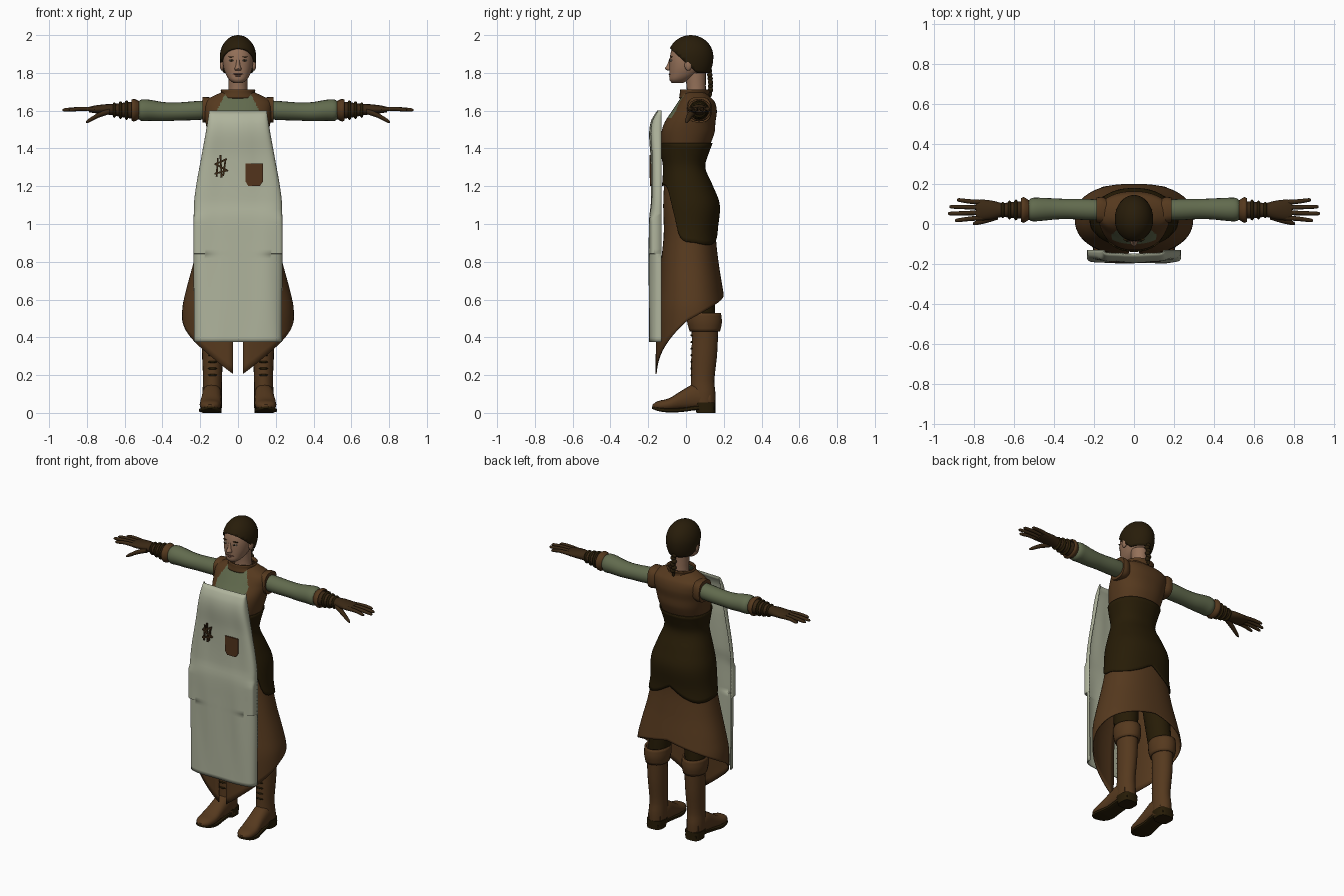
import bpy, bmesh
from math import sin, cos, pi, radians
from mathutils import Vector, Matrix

cube = bpy.data.objects.get("Cube")
if cube:
    bpy.data.objects.remove(cube)


def material(name, *rgb):
    m = bpy.data.materials.new(name)
    m.use_nodes = True
    m.diffuse_color = (*rgb, 1)
    bsdf = next(n for n in m.node_tree.nodes if n.type == 'BSDF_PRINCIPLED')
    bsdf.inputs["Base Color"].default_value = (*rgb, 1)
    return m


linen = material("pale_linen", .43, .455, .335)
leather = material("brown_leather", .092, .041, .013)
dark = material("dark_leather", .02, .0115, .002)
green = material("green_cloth", .12, .145, .075)
skin = material("skin", .3, .165, .1)
hair = material("dark_hair", .021, .012, .003)
glove = material("glove_leather", .042, .021, .007)
patch = material("pocket_leather", .085, .034, .012)
eye_white = material("eye_white", .3, .26, .21)
lip = material("lip", .13, .055, .038)


def curve(table, t):
    """Smooth value of a table whose first column is the key."""
    table = sorted(table)
    t = min(max(t, table[0][0]), table[-1][0])
    i = max(k for k in range(len(table) - 1) if table[k][0] <= t)
    a, b = table[i], table[i + 1]
    p, q = table[max(i - 1, 0)], table[min(i + 2, len(table) - 1)]
    h = b[0] - a[0]
    u = (t - a[0]) / h
    out = []
    for k in range(1, len(a)):
        ma = (b[k] - p[k]) / (b[0] - p[0]) * h
        mb = (q[k] - a[k]) / (q[0] - a[0]) * h
        out.append(a[k] * (1 + 2*u) * (1 - u)**2 + ma * u * (1 - u)**2
                   + b[k] * u*u * (3 - 2*u) + mb * u*u * (u - 1))
    return out


def finish(name, bm, mats, mirror=False, thick=0, angle=50):
    bmesh.ops.recalc_face_normals(bm, faces=bm.faces)
    me = bpy.data.meshes.new(name)
    bm.to_mesh(me)
    bm.free()
    for m in mats:
        me.materials.append(m)
    ob = bpy.data.objects.new(name, me)
    bpy.context.collection.objects.link(ob)
    if thick:
        ob.modifiers.new("thickness", 'SOLIDIFY').thickness = thick
    if mirror:
        ob.modifiers.new("other_side", 'MIRROR')
    bpy.ops.object.select_all(action='DESELECT')
    ob.select_set(True)
    bpy.context.view_layer.objects.active = ob
    bpy.ops.object.shade_smooth_by_angle(angle=radians(angle))
    return ob


def skin_rows(bm, rows, closed=True, caps=True):
    vs = [[bm.verts.new(p) for p in r] for r in rows]
    n = len(rows[0])
    for a, b in zip(vs, vs[1:]):
        for i in range(n if closed else n - 1):
            j = (i + 1) % n
            bm.faces.new((a[i], a[j], b[j], b[i]))
    if closed and caps:
        bm.faces.new(vs[0])
        bm.faces.new(vs[-1])


def power(v, n):
    return (1 if v >= 0 else -1) * abs(v) ** (2 / n)


def add_loft(bm, axis, table, seg=16, sub=3, n=2.0, caps=True):
    """Rows: place on the axis, two centre values, two radii."""
    keys = [r[0] for r in table]
    ts = [a + (b - a) * k / sub for a, b in zip(keys, keys[1:]) for k in range(sub)]
    rows = []
    for t in ts + [keys[-1]]:
        c, d, r, s = curve(table, t)
        ring = []
        for i in range(seg):
            a = 2 * pi * i / seg
            p = [c + r * power(cos(a), n), d + s * power(sin(a), n)]
            p.insert("xyz".index(axis), t)
            ring.append(p)
        rows.append(ring)
    skin_rows(bm, rows, caps=caps)


def loft(name, axis, table, mat, mirror=False, thick=0, **kw):
    bm = bmesh.new()
    add_loft(bm, axis, table, caps=not thick, **kw)
    return finish(name, bm, [mat], mirror, thick)


def balls(name, items, mat, mirror=False):
    bm = bmesh.new()
    for centre, size in items:
        m = Matrix.Translation(centre) @ Matrix.Diagonal((*size, 1))
        bmesh.ops.create_uvsphere(bm, u_segments=16, v_segments=10, radius=1, matrix=m)
    return finish(name, bm, [mat], mirror, angle=180)


# Dress: one body profile (height, centre y, half width, half depth)
body = [(.2, .022, .28, .184), (.4, .025, .292, .184), (.55, .028, .295, .182), (.65, .026, .275, .17),
        (.8, .02, .235, .152), (.95, .02, .204, .138), (1.1, .024, .19, .145), (1.2, .008, .16, .125),
        (1.3, -.01, .128, .102), (1.38, -.006, .137, .118), (1.48, .01, .16, .14),
        (1.54, .022, .172, .134), (1.6, .045, .18, .118), (1.65, .055, .175, .095),
        (1.68, .05, .125, .07), (1.7, .048, .08, .058)]
hem = [(0, .19), (25, .29), (45, .36), (70, .44), (90, .5), (130, .57), (180, .63)]
edge = [(0, 1.2), (40, 1.19), (58, 1.05), (72, .93), (100, .9), (135, .89), (160, .92), (180, .97)]


def sheet(name, top, bottom, mats, gap=0, grow=0, steps=24, seg=64):
    rows = []
    for j in range(steps + 1):
        row = []
        for i in range(seg + (1 if gap else 0)):
            deg = gap + (360 - 2 * gap) * i / seg
            f, a = min(deg, 360 - deg), radians(deg)
            z = top(f) + (bottom(f) - top(f)) * j / steps
            cy, rx, ry = curve(body, z)
            row.append(((rx + grow) * power(sin(a), 2.25), cy - (ry + grow) * power(cos(a), 2.25), z))
        rows.append(row)
    bm = bmesh.new()
    skin_rows(bm, rows, closed=not gap, caps=False)
    return finish(name, bm, mats, thick=.006)


sheet("skirt", lambda f: curve(edge, f)[0] + .02, lambda f: curve(hem, f)[0], [leather], gap=4)
sheet("corset", lambda f: 1.43, lambda f: curve(edge, f)[0], [dark], grow=.004)
vest = sheet("vest", lambda f: 1.7, lambda f: 1.41, [leather, green], steps=50, seg=160)
for p in vest.data.polygons:
    c = p.center
    if c.y < .03 and c.z > 1.56 and abs(c.x) < .112 - max(c.z - 1.6, 0) * .5:
        p.material_index = 1
loft("collar", 'z', [(1.665, 0, .045, .094, .074), (1.69, 0, .045, .08, .07), (1.712, 0, .05, .085, .073)],
     leather, thick=.008, seg=24)

# Sleeves, cuffs and gloves
loft("shoulder_caps", 'x', [(.12, .06, 1.605, .06, .06), (.16, .07, 1.605, .066, .067),
     (.187, .07, 1.605, .062, .068)], leather, True, n=2.8, seg=20)
loft("sleeves", 'x', [(.15, .07, 1.605, .05, .05), (.23, .072, 1.6, .053, .05), (.33, .075, 1.595, .05, .048),
     (.4, .075, 1.595, .053, .051), (.47, .073, 1.602, .058, .056), (.51, .072, 1.602, .058, .057),
     (.53, .07, 1.602, .045, .045)], green, True, seg=20)
loft("sleeve_cuffs", 'x', [(.52, .07, 1.603, .045, .045), (.55, .07, 1.603, .064, .06), (.565, .07, 1.603, .058, .055)],
     leather, True, thick=.008)
loft("glove_palms", 'x', [(.53, .07, 1.603, .046, .048), (.6, .07, 1.603, .041, .04), (.66, .07, 1.605, .035, .03),
     (.7, .07, 1.607, .045, .027), (.76, .07, 1.607, .052, .02), (.79, .07, 1.606, .046, .014)], glove, True)
bm = bmesh.new()
for x, r in ((.59, .052), (.622, .047), (.655, .041)):
    add_loft(bm, 'x', [(x - .008, .07, 1.603, r - .006, r - .006), (x, .07, 1.603, r, r),
                       (x + .008, .07, 1.603, r - .006, r - .006)])
finish("wrist_straps", bm, [dark], True)
bm = bmesh.new()
for k, tip in enumerate((.895, .93, .922, .885)):
    y, out = .032 + .025 * k, .018 + .034 * k
    add_loft(bm, 'x', [(.75, y, 1.606, .013, .013), (.83, (y + out) / 2, 1.61, .011, .011),
                       (tip - .01, out, 1.604, .009, .009), (tip, out, 1.603, .004, .004)], seg=10)
add_loft(bm, 'x', [(.68, .04, 1.597, .018, .016), (.74, .02, 1.575, .016, .014),
                   (.79, .005, 1.547, .011, .011), (.805, 0, 1.54, .005, .005)], seg=10)
finish("glove_fingers", bm, [glove], True)

# Legs and boots
loft("trousers", 'z', [(.45, .135, .085, .06, .07), (.6, .125, .075, .07, .078), (.95, .1, .05, .08, .09)], dark, True)
loft("boot_shafts", 'z', [(.02, .137, .09, .05, .064), (.1, .137, .09, .052, .066), (.17, .135, .088, .05, .062),
     (.3, .135, .096, .055, .068), (.4, .135, .1, .058, .069), (.5, .135, .097, .064, .074)], leather, True, seg=20)
loft("boot_cuffs", 'z', [(.43, .135, .1, .068, .08), (.48, .135, .098, .076, .092), (.53, .135, .095, .074, .09)],
     leather, True, thick=.01, seg=20)
loft("boot_feet", 'y', [(.13, .138, .07, .045, .05), (.05, .138, .085, .052, .068), (-.02, .141, .068, .053, .052),
     (-.09, .146, .045, .057, .032), (-.15, .148, .038, .046, .024), (-.178, .148, .034, .016, .01)], leather, True, n=2.4)
loft("boot_soles", 'y', [(.15, .138, .025, .04, .01), (.06, .138, .027, .05, .012), (-.02, .142, .016, .05, .011),
     (-.09, .147, .013, .06, .011), (-.15, .149, .02, .048, .01), (-.18, .149, .028, .015, .006)], dark, True, n=4)
loft("boot_heels", 'z', [(0, .138, .105, .05, .05), (.055, .138, .1, .054, .056)], dark, True, n=3, seg=20)
balls("boot_laces", [((.135, .03, .2 + .035 * k), (.024, .007, .006)) for k in range(7)], dark, True)

# Apron: round-cornered skirt, a forward box-like fold above it, then a flatter bib
width = [(.375, .232), (.8, .235), (1.1, .233), (1.2, .222), (1.35, .195), (1.5, .168), (1.6, .152)]
depth = [(.375, .064), (.9, .064), (1.04, .063), (1.12, .054), (1.35, .053), (1.48, .061), (1.55, .05), (1.6, .02)]
heights = [.375 + .465 * j / 20 for j in range(21)] + [.843 + .757 * j / 32 for j in range(33)]
rows = []
for z in heights:
    w, d = curve(width, z)[0], curve(depth, z)[0]
    corner = 2.6 if z < .842 else 9 if z < 1.05 else 4.5
    row = []
    for i in range(61):
        a = radians(-90 + 3 * i)
        x = w * power(sin(a), 5)
        fold = .004 * cos(x * 32 + z * 2) * sin(z * 5 + 1) * cos(a) ** 2
        row.append((x, -.131 - d * power(max(cos(a), 0), corner) + fold, z))
    rows.append(row)
bm = bmesh.new()
skin_rows(bm, rows, closed=False)
finish("apron", bm, [linen], thick=.006)

# Pocket and bundled tools on the apron
bm = bmesh.new()
outline = [(.04, 1.32), (.132, 1.32), (.132, 1.225), (.115, 1.2), (.055, 1.2), (.04, 1.225)]
skin_rows(bm, [[(x, y, z) for x, z in outline] for y in (-.182, -.191)])
finish("pocket", bm, [patch])
bm = bmesh.new()
for x, z, tilt, size in ((-.11, 1.3, 4, .1), (-.09, 1.305, -3, .12), (-.072, 1.3, 8, .09), (-.09, 1.33, 65, .07),
                         (-.088, 1.3, -62, .08), (-.09, 1.275, 75, .07)):
    m = (Matrix.Translation((x, -.188, z)) @ Matrix.Rotation(radians(tilt), 4, 'Y')
         @ Matrix.Diagonal((.009, .009, size, 1)))
    bmesh.ops.create_cube(bm, size=1, matrix=m)
finish("apron_tools", bm, [glove])

# Head, face and neck
loft("neck", 'z', [(1.64, 0, .055, .06, .055), (1.7, 0, .055, .05, .05), (1.8, 0, .05, .052, .055)], skin, seg=20)
loft("head", 'z', [(1.747, 0, -.045, .024, .03), (1.762, 0, -.037, .045, .05), (1.79, 0, -.015, .063, .073),
     (1.83, 0, .002, .077, .09), (1.88, 0, .008, .08, .094), (1.94, 0, .018, .07, .088),
     (1.97, 0, .02, .05, .062), (1.985, 0, .02, .02, .03)], skin, seg=32, n=2.2)
loft("nose", 'z', [(1.812, 0, -.085, .014, .012), (1.822, 0, -.088, .018, .024), (1.84, 0, -.084, .012, .017),
     (1.875, 0, -.08, .008, .008)], skin)
balls("ears", [((.085, .012, 1.84), (.011, .02, .028))], skin, True)
balls("eyes", [((.034, -.078, 1.866), (.014, .009, .006))], eye_white, True)
balls("irises", [((.034, -.085, 1.866), (.006, .004, .005))], dark, True)
balls("eyebrows", [((.036, -.077, 1.885), (.018, .008, .0025))], hair, True)
balls("lips", [((0, -.083, 1.793), (.03, .01, .004)), ((0, -.08, 1.784), (.022, .01, .005))], lip)

# Hair cap, fuller at the nape and trimmed along the hairline, with a braid behind
bm = bmesh.new()
bmesh.ops.create_uvsphere(bm, u_segments=32, v_segments=20, radius=1,
                          matrix=Matrix.Translation((0, .025, 1.885)) @ Matrix.Diagonal((.096, .12, .115, 1)))
for v in bm.verts:
    if v.co.z < 1.885:
        v.co.z = 1.885 + (v.co.z - 1.885) * 1.35
for point, normal in (((0, -.09, 1.935), (0, 1, 1.1)), ((0, 0, 1.8), (0, 0, 1))):
    bmesh.ops.bisect_plane(bm, geom=bm.verts[:] + bm.edges[:] + bm.faces[:], plane_co=point,
                           plane_no=Vector(normal).normalized(), clear_inner=True)
finish("hair_cap", bm, [hair], thick=.012)
balls("braid", [((.004 * (-1) ** k, .122 + .002 * min(k, 4), 1.83 - .02 * k), (.017, .014, .015)) for k in range(7)]
      + [((0, .13, 1.69), (.009, .008, .018))], hair)
